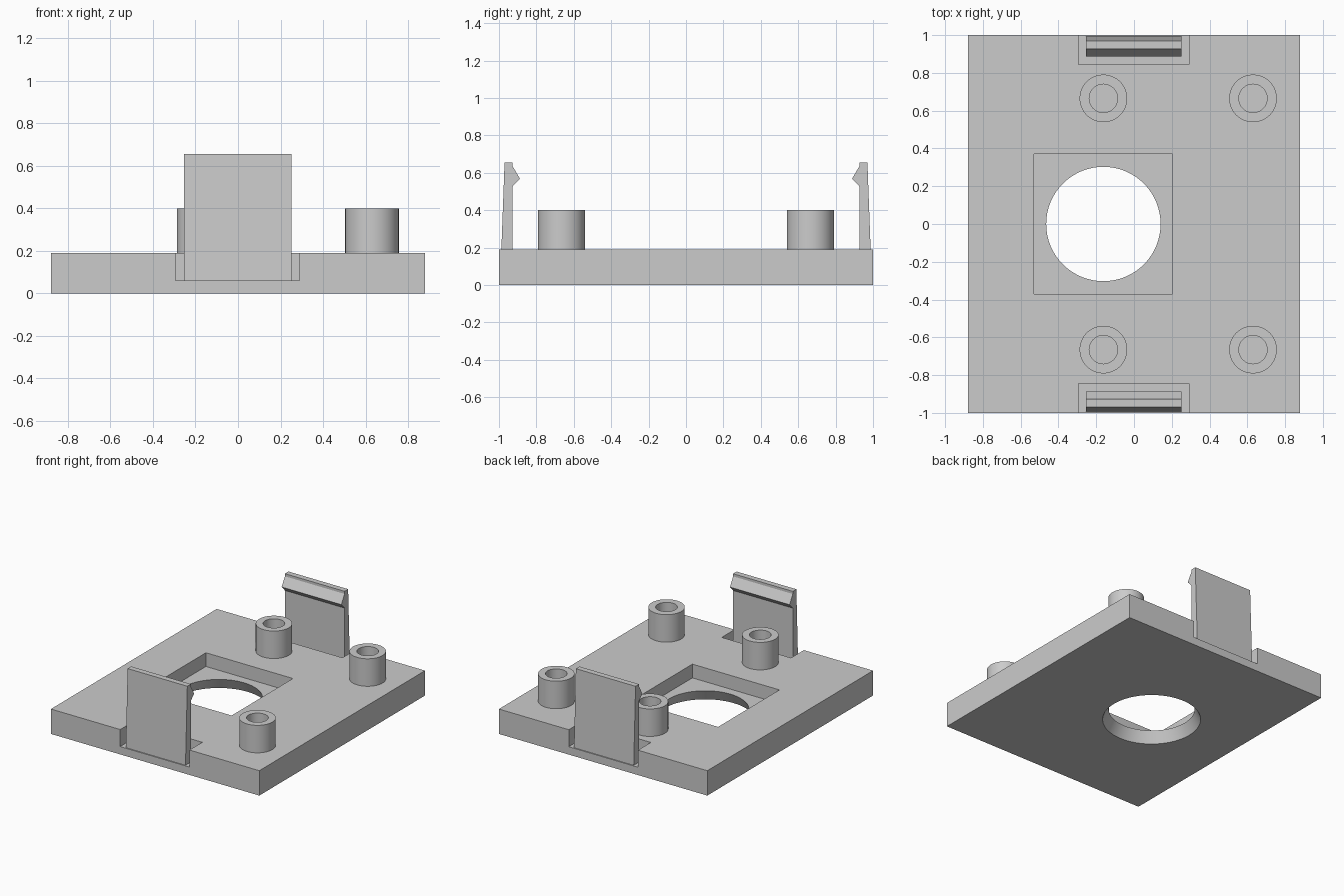
import bpy, bmesh
from mathutils import Vector

if "Cube" in bpy.data.objects:
    bpy.data.objects.remove(bpy.data.objects["Cube"], do_unlink=True)

grey = bpy.data.materials.new("plain grey")
grey.use_nodes = True
colour = (0.6, 0.6, 0.6, 1)
grey.diffuse_color = colour
grey.node_tree.nodes["Principled BSDF"].inputs["Base Color"].default_value = colour


def finish(bm, name):
    bmesh.ops.recalc_face_normals(bm, faces=bm.faces)
    mesh = bpy.data.meshes.new(name)
    bm.to_mesh(mesh)
    bm.free()
    mesh.materials.append(grey)
    obj = bpy.data.objects.new(name, mesh)
    bpy.context.collection.objects.link(obj)
    return obj


def box(name, lo, hi):
    bm = bmesh.new()
    bmesh.ops.create_cube(bm, size=1)
    lo, hi = Vector(lo), Vector(hi)
    for v in bm.verts:
        v.co = (lo + hi) / 2 + v.co * (hi - lo)
    return finish(bm, name)


def cone(name, x, y, z0, z1, r0, r1):
    bm = bmesh.new()
    bmesh.ops.create_cone(bm, cap_ends=True, segments=64, radius1=r0, radius2=r1, depth=z1 - z0)
    bmesh.ops.translate(bm, verts=bm.verts, vec=(x, y, (z0 + z1) / 2))
    return finish(bm, name)


def cut(obj, cutter):
    mod = obj.modifiers.new("cut", "BOOLEAN")
    mod.operation = "DIFFERENCE"
    mod.solver = "EXACT"
    mod.object = cutter
    bpy.context.view_layer.objects.active = obj
    bpy.ops.object.modifier_apply(modifier=mod.name)
    bpy.data.objects.remove(cutter, do_unlink=True)


def smooth(obj):
    bpy.ops.object.select_all(action="DESELECT")
    obj.select_set(True)
    bpy.context.view_layer.objects.active = obj
    bpy.ops.object.shade_smooth_by_angle(angle=0.6)


TOP, FLOOR, NOTCH, HOLE_X = 0.19, 0.085, 0.06, -0.162

# Base plate with square pocket, flared round opening and two edge notches
plate = box("base_plate", (-0.88, -1, 0), (0.88, 1, TOP))
cut(plate, box("pocket_cutter", (-0.53, -0.37, FLOOR), (0.205, 0.37, 0.3)))
cut(plate, cone("opening_cutter", HOLE_X, 0, -0.05, FLOOR + 0.05, 0.37, 0.278))
for side in (-1, 1):
    ys = sorted((side * 0.845, side * 1.1))
    cut(plate, box("notch_cutter", (-0.295, ys[0], NOTCH), (0.29, ys[1], 0.3)))
smooth(plate)

# Four hollow standoffs
for x, row in ((HOLE_X, "right"), (0.63, "left")):
    for y, end in ((-0.665, "front"), (0.665, "back")):
        post = cone(f"{end}_{row}_standoff", x, y, TOP - 0.02, 0.40, 0.126, 0.126)
        cut(post, cone("bore_cutter", x, y, TOP, 0.5, 0.075, 0.075))
        smooth(post)

# Two snap clips with inward hooks, extruded from one side profile
profile = [(0.992, NOTCH), (0.97, 0.655), (0.927, 0.655), (0.927, 0.635),
           (0.888, 0.568), (0.927, 0.527), (0.927, NOTCH)]
for side, end in ((-1, "front"), (1, "back")):
    bm = bmesh.new()
    face = bm.faces.new([bm.verts.new((-0.253, side * y, z)) for y, z in profile])
    out = bmesh.ops.extrude_face_region(bm, geom=[face])["geom"]
    moved = [v for v in out if isinstance(v, bmesh.types.BMVert)]
    bmesh.ops.translate(bm, verts=moved, vec=(0.504, 0, 0))
    finish(bm, f"{end}_snap_clip")
